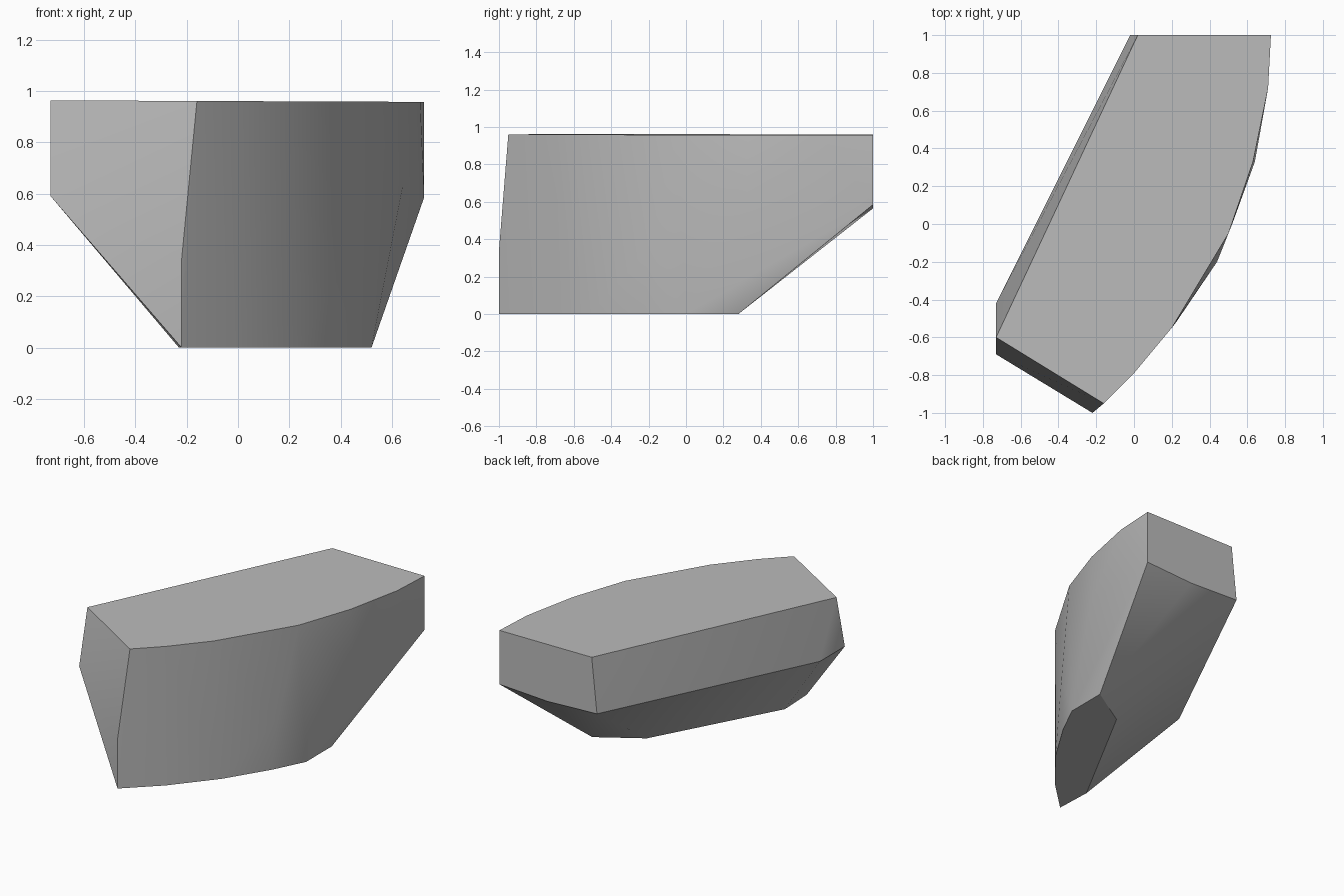
import bpy
import bmesh
import math

default_cube = bpy.data.objects.get("Cube")
if default_cube:
    bpy.data.objects.remove(default_cube, do_unlink=True)


def flat_material(name, value):
    material = bpy.data.materials.new(name)
    material.use_nodes = True
    colour = (value, value, value, 1.0)
    material.diffuse_color = colour
    material.node_tree.nodes["Principled BSDF"].inputs["Base Color"].default_value = colour
    return material


def faceted_solid(name, corners, material):
    """Wrap a convex skin round the corners and merge coplanar triangles."""
    mesh = bpy.data.meshes.new(name)
    bm = bmesh.new()
    for corner in corners:
        bm.verts.new(corner)
    hull = bmesh.ops.convex_hull(bm, input=bm.verts[:])
    spare = {v for v in hull["geom_interior"] + hull["geom_unused"]
             if isinstance(v, bmesh.types.BMVert)}
    bmesh.ops.delete(bm, geom=list(spare), context="VERTS")
    bmesh.ops.dissolve_limit(bm, angle_limit=math.radians(1),
                             verts=bm.verts[:], edges=bm.edges[:])
    bmesh.ops.recalc_face_normals(bm, faces=bm.faces[:])
    bm.to_mesh(mesh)
    bm.free()
    mesh.materials.append(material)
    solid = bpy.data.objects.new(name, mesh)
    bpy.context.collection.objects.link(solid)
    bpy.context.view_layer.objects.active = solid
    solid.select_set(True)
    bpy.ops.object.shade_smooth_by_angle(angle=math.radians(30))
    return solid


# Flat top: straight left side and front end, bowed right side
top_outline = [(0.02, 1), (0.725, 1), (0.71, 0.72), (0.63, 0.33), (0.5, -0.05),
               (0.2, -0.55), (0, -0.79), (-0.16, -0.95), (-0.73, -0.6)]
top = [(x, y, 0.96 - 0.004 * x) for x, y in top_outline]

# Smaller flat base, following the same bow
base_outline = [(0.52, 0.28), (0.52, 0), (0.41, -0.22), (0.23, -0.51), (0, -0.79),
                (-0.22, -1), (-0.23, -0.75), (0.23, 0.1)]
base = [(x, y, 0) for x, y in base_outline]

# Shoulder where the walls turn into the undercut slopes
shoulder = [(-0.73, -0.42, 0.59), (-0.73, -0.69, 0.59), (-0.02, 1, 0.58),
            (0.36, 1, 0.565), (0.725, 1, 0.585)]

# Slight swell of the bowed wall and the front corner
swell = [(0.64, 0.33, 0.62), (0.44, -0.2, 0.35), (-0.22, -1, 0.34)]

stone_grey = flat_material("stone grey", 0.5)
faceted_solid("angled_block", top + base + shoulder + swell, stone_grey)
